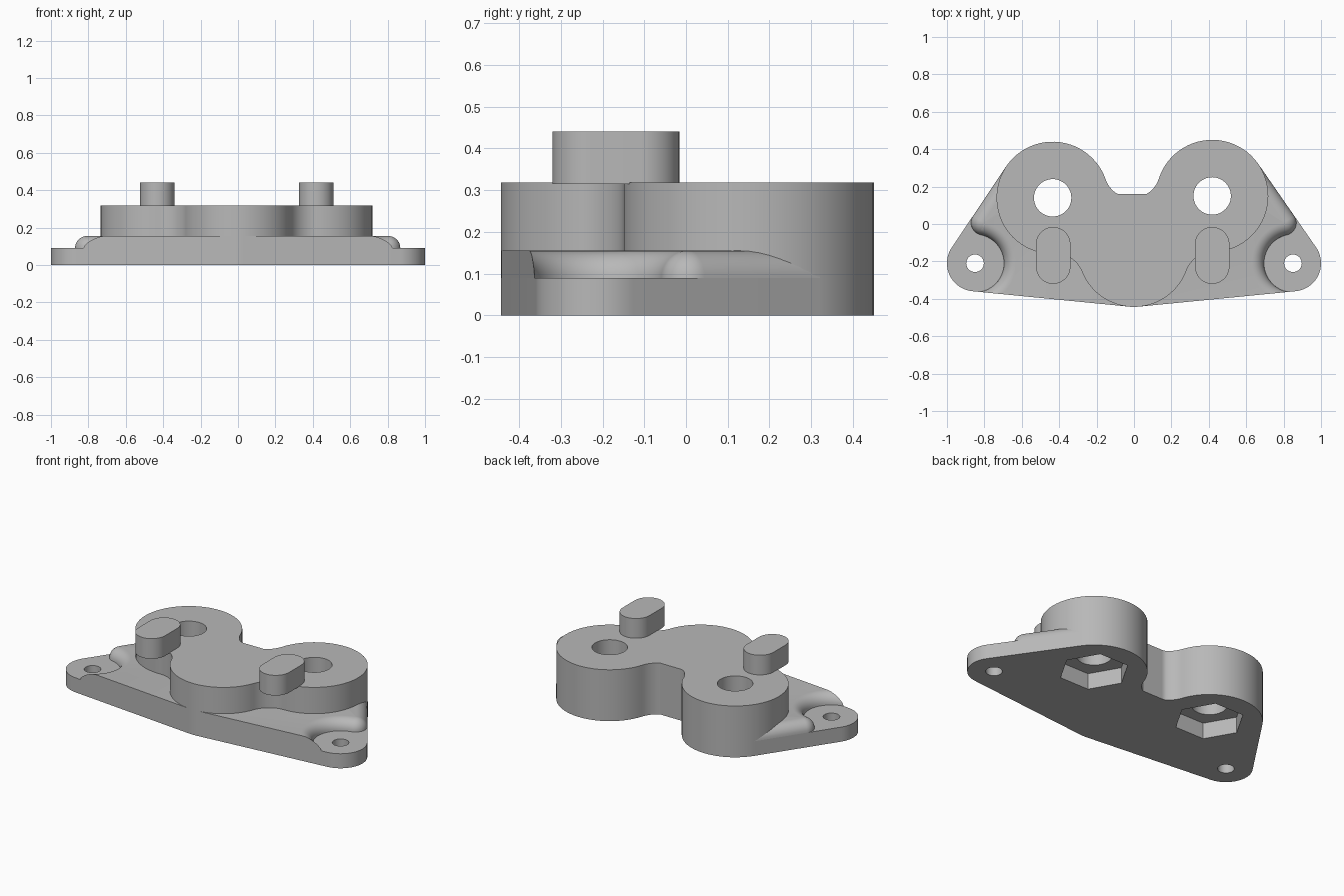
import bpy, bmesh, math
from mathutils import Vector as V

cube = bpy.data.objects.get("Cube")
if cube:
    bpy.data.objects.remove(cube)

grey = bpy.data.materials.new("mid_grey")
grey.use_nodes = True
grey.diffuse_color = (0.48, 0.48, 0.48, 1)
grey.node_tree.nodes["Principled BSDF"].inputs["Base Color"].default_value = grey.diffuse_color

# Main dimensions
LOBE_R, EAR_R, BLEND_R, ROUND = 0.3, 0.15, 0.15, 0.065
RIGHT, LEFT, FRONT = V((0.418, 0.15)), V((-0.435, 0.14)), V((0, -0.143))
EAR = V((0.85, -0.21))
PLATE_Z, STEP_Z, TOP_Z, PEG_Z = 0.09, 0.155, 0.318, 0.44


def polar(a, r=1.0):
    return V((math.cos(a), math.sin(a)))  * r


def angle(v):
    return math.atan2(v.y, v.x)


def arc(c, r, a, b, n=24):
    return [c + polar(a + (b - a) * i / n, r) for i in range(n + 1)]


def loft(name, rings):
    """Solid through equal-length rings, each given as (points, height)."""
    bm = bmesh.new()
    loops = [[bm.verts.new((p.x, p.y, z)) for p in pts] for pts, z in rings]
    bm.faces.new(loops[0][::-1])
    bm.faces.new(loops[-1])
    n = len(loops[0])
    for lo, hi in zip(loops, loops[1:]):
        for i in range(n):
            j = (i + 1) % n
            bm.faces.new((lo[i], lo[j], hi[j], hi[i]))
    bmesh.ops.recalc_face_normals(bm, faces=bm.faces)
    mesh = bpy.data.meshes.new(name)
    bm.to_mesh(mesh)
    bm.free()
    mesh.materials.append(grey)
    obj = bpy.data.objects.new(name, mesh)
    bpy.context.collection.objects.link(obj)
    return obj


def prism(name, pts, z0, z1):
    return loft(name, [(pts, z0), (pts, z1)])


def tangent_normal(c1, r1, c2, r2, side):
    d = c2 - c1
    return angle(d) + side * math.acos((r1 - r2) / d.length)


def flip(pts, sx):
    return [V((p.x * sx, p.y)) for p in pts]


# Three-lobed body with blended inner corners
def body_outline():
    lobes = [FRONT, RIGHT, LEFT]
    blends = []
    for a, b in zip(lobes, lobes[1:] + lobes[:1]):
        d = b - a
        out = V((d.y, -d.x)).normalized()
        reach = math.sqrt((LOBE_R + BLEND_R) ** 2 - (d.length / 2) ** 2)
        blends.append((a + b) / 2 + out * reach)
    pts = []
    for i, c in enumerate(lobes):
        f, nxt = blends[i], lobes[(i + 1) % 3]
        a, b = angle(blends[i - 1] - c), angle(f - c)
        pts += arc(c, LOBE_R, a, a + (b - a) % math.tau, 48)
        a, b = angle(c - f), angle(nxt - f)
        blend = arc(f, BLEND_R, a, a - (a - b) % math.tau)[1:-1]
        if i == 1:
            blend = [V((p.x, max(p.y, FRONT.y + LOBE_R + 0.003))) for p in blend]
        pts += blend
    return pts


# Foot plate: one half, worked out on the +x side
def plate_half(lobe):
    n1 = tangent_normal(EAR, EAR_R, lobe, LOBE_R, -1)
    n2 = tangent_normal(EAR, EAR_R, FRONT, LOBE_R, 1) - math.tau
    return ([lobe, lobe + polar(n1, LOBE_R)] + arc(EAR, EAR_R, n1, n2)
            + arc(FRONT, LOBE_R, n2, -math.pi / 2 - 0.001 + 0.002, 4))


# Raised shoulder with rounded edges around the ear and along the slanted side
def shoulder_ring(lobe, d):
    n1 = tangent_normal(EAR, EAR_R, lobe, LOBE_R, -1)
    n2 = tangent_normal(EAR, EAR_R, FRONT, LOBE_R, 1) - math.tau
    seat, tip = EAR_R + 0.005, ROUND + 0.002
    along, inset = polar(n1 + math.pi / 2), EAR_R - tip
    centre = EAR + polar(n1, inset) + along * math.sqrt((seat + tip) ** 2 - inset ** 2)
    r = seat + d
    start = n2 - math.acos(EAR_R / r)
    end = angle(centre - EAR) - math.tau
    pts = arc(EAR, r, start, end, 32)
    pts += arc(centre, tip - d, angle(EAR - centre), n1, 16)
    pts += [lobe + polar(n1, LOBE_R - d), lobe, V((0, 0)), V((0, -0.3)),
            FRONT + polar(n2, LOBE_R)]
    return pts


body = prism("lobed_body", body_outline(), 0, TOP_Z)
mirrored_left = flip([LEFT], -1)[0]
halves = plate_half(RIGHT) + flip(plate_half(mirrored_left), -1)[::-1]
plate = prism("foot_plate", halves, 0, PLATE_Z)
parts = [body, plate]

for name, lobe, sx in (("left", RIGHT, 1), ("right", mirrored_left, -1)):
    rings = []
    for i in range(9):
        t = i / 8 * math.pi / 2
        ring = shoulder_ring(lobe, ROUND * (1 - math.cos(t)))
        rings.append((flip(ring, sx), PLATE_Z + (STEP_Z - PLATE_Z) * math.sin(t)))
    parts.append(loft(name + "_shoulder", rings))

# Bolt holes, nut pockets and ear holes
cutters = []
for c in (RIGHT, LEFT):
    cutters.append(prism("bore_cutter", arc(c, 0.1, 0, math.tau, 48)[:-1], -0.1, 0.6))
    cutters.append(prism("nut_cutter", arc(c, 0.2, 0, math.tau, 6)[:-1], -0.1, 0.1))
for sx in (1, -1):
    hole = arc(EAR, 0.047, 0, math.tau, 32)[:-1]
    cutters.append(prism("ear_hole_cutter", flip(hole, sx), -0.1, 0.6))

for part in parts:
    bpy.context.view_layer.objects.active = part
    for cutter in cutters:
        mod = part.modifiers.new("cut", 'BOOLEAN')
        mod.operation, mod.solver, mod.object = 'DIFFERENCE', 'EXACT', cutter
        bpy.ops.object.modifier_apply(modifier=mod.name)
for cutter in cutters:
    bpy.data.objects.remove(cutter)

# Upright rounded pegs that overhang the body
for name, x in (("left_peg", 0.418), ("right_peg", -0.432)):
    pts = (arc(V((x, -0.108)), 0.092, 0, math.pi)
           + arc(V((x, -0.228)), 0.092, math.pi, math.tau))
    parts.append(prism(name, pts, TOP_Z - 0.003, PEG_Z))

bpy.ops.object.select_all(action='DESELECT')
for part in parts:
    part.select_set(True)
bpy.context.view_layer.objects.active = parts[0]
bpy.ops.object.shade_smooth_by_angle(angle=math.radians(30))
